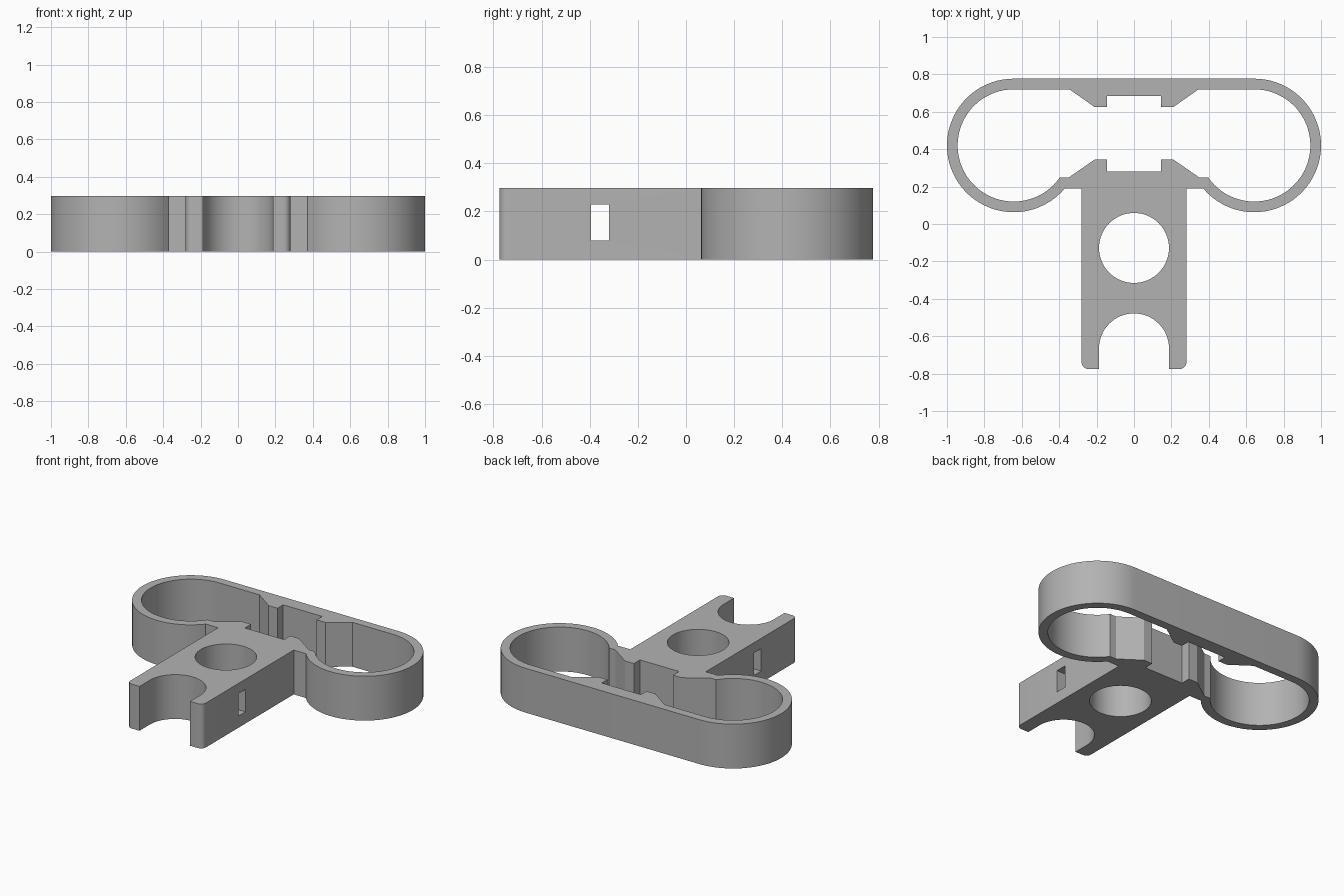
import bpy
import bmesh
from math import cos, sin, radians

default = bpy.data.objects.get("Cube")
if default:
    bpy.data.objects.remove(default, do_unlink=True)

HEIGHT = 0.297
LOOP_X, LOOP_Y = 0.643, 0.42     # centre of each round end
BORE = 0.187                     # radius of the hole and the open notch

grey = bpy.data.materials.new("plain grey")
grey.use_nodes = True
grey.diffuse_color = (0.45, 0.45, 0.45, 1)
grey.node_tree.nodes["Principled BSDF"].inputs["Base Color"].default_value = grey.diffuse_color


def arc(cx, cy, r, start, end, steps):
    """Points along an arc, angles in degrees."""
    angles = [radians(start + (end - start) * i / steps) for i in range(steps + 1)]
    return [(cx + r * cos(a), cy + r * sin(a)) for a in angles]


def mirrored(half):
    """Close a right-hand half profile with its mirror image."""
    return half + [(-x, y) for x, y in reversed(half)]


def prism(name, points, z0, z1):
    """Extrude a closed profile upwards."""
    bm = bmesh.new()
    base = bm.faces.new([bm.verts.new((x, y, z0)) for x, y in points])
    top = bmesh.ops.extrude_face_region(bm, geom=[base])["geom"]
    bmesh.ops.translate(bm, vec=(0, 0, z1 - z0),
                        verts=[v for v in top if isinstance(v, bmesh.types.BMVert)])
    bmesh.ops.recalc_face_normals(bm, faces=bm.faces)
    mesh = bpy.data.meshes.new(name)
    bm.to_mesh(mesh)
    bm.free()
    mesh.materials.append(grey)
    obj = bpy.data.objects.new(name, mesh)
    bpy.context.collection.objects.link(obj)
    return obj


# Outer profile: notch side, rounded foot, stem, round end
outer = [(BORE, -0.665), (BORE, -0.775)]
outer += arc(0.245, -0.74, 0.035, -90, 0, 6)
outer += [(0.28, 0.19), (0.372, 0.19)]
outer += arc(LOOP_X, LOOP_Y, 0.357, 221, 450, 48)
notch = arc(0, -0.665, BORE, 180, 0, 32)[1:-1]
bracket = prism("clip_bracket", mirrored(outer) + notch, 0, HEIGHT)

# Inner opening: upper jaw, round end, lower jaw
inner = [(0.145, 0.685), (0.145, 0.625), (0.21, 0.625), (0.345, 0.72)]
inner += arc(LOOP_X, LOOP_Y, 0.3, 90, -145, 48)
inner += [(0.35, 0.248), (0.21, 0.345), (0.145, 0.345), (0.145, 0.28)]

# Cutters: loop opening, round stem hole, cross slot through the stem
cutters = [
    prism("loop_opening_cutter", mirrored(inner), -0.1, HEIGHT + 0.1),
    prism("stem_hole_cutter", arc(0, -0.128, BORE, 0, 354.375, 63), -0.1, HEIGHT + 0.1),
    prism("cross_slot_cutter", mirrored([(0.4, -0.395), (0.4, -0.32)]), 0.078, 0.228),
]

bpy.ops.object.select_all(action="DESELECT")
bpy.context.view_layer.objects.active = bracket
bracket.select_set(True)
for cutter in cutters:
    cutter.hide_render = True
    mod = bracket.modifiers.new(cutter.name, "BOOLEAN")
    mod.operation = "DIFFERENCE"
    mod.solver = "EXACT"
    mod.object = cutter
    bpy.ops.object.modifier_apply(modifier=mod.name)
    bpy.data.objects.remove(cutter, do_unlink=True)

bpy.ops.object.shade_smooth_by_angle(angle=radians(20))
